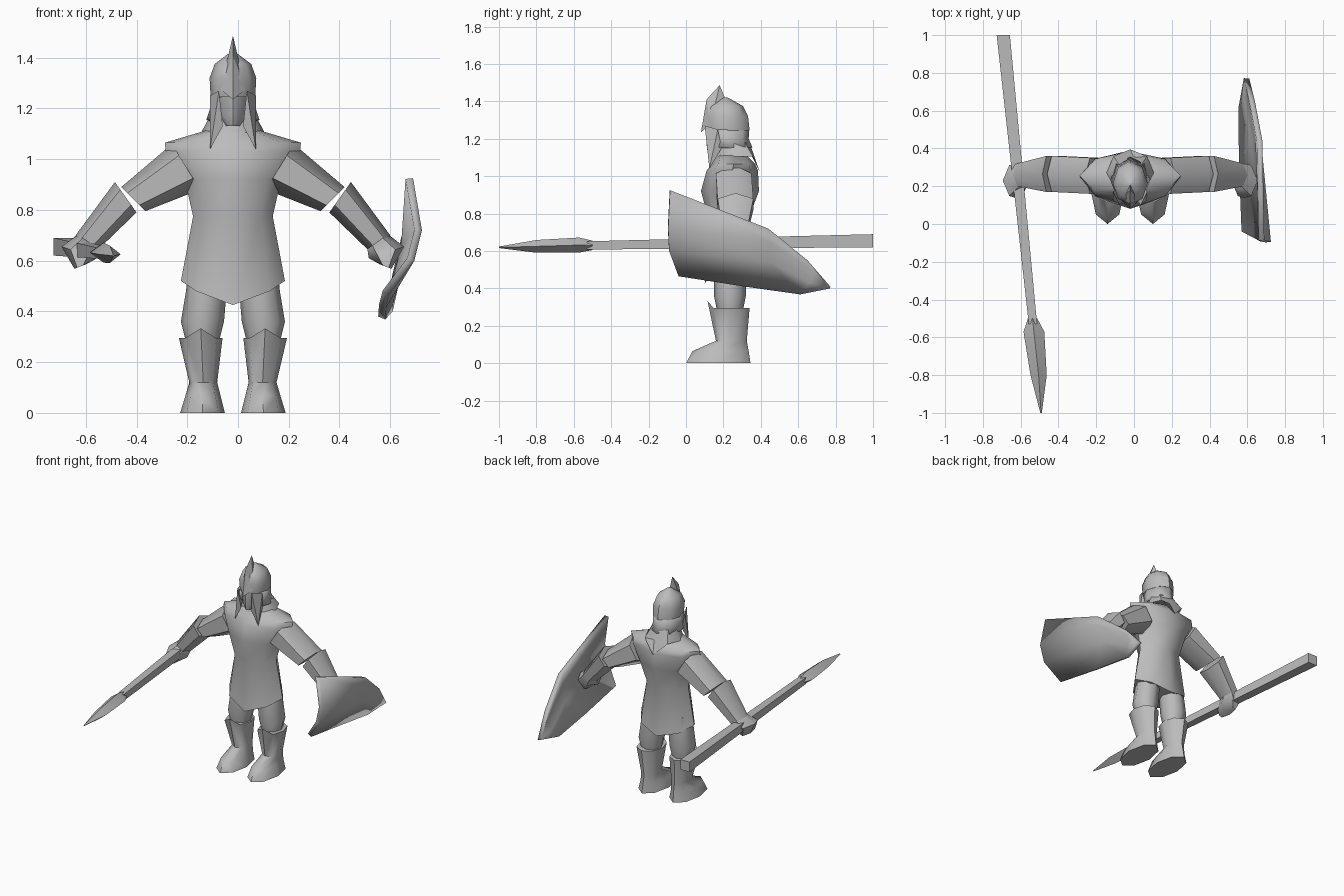
import bpy, bmesh, math
from mathutils import Vector

cube = bpy.data.objects.get("Cube")
if cube:
    bpy.data.objects.remove(cube)

CX = -0.02  # middle plane of the body
grey = bpy.data.materials.new("plain grey")
grey.use_nodes = True
grey.diffuse_color = (0.5, 0.5, 0.5, 1)
grey.node_tree.nodes["Principled BSDF"].inputs["Base Color"].default_value = (0.5, 0.5, 0.5, 1)


def finish(name, bm, angle=50):
    bmesh.ops.remove_doubles(bm, verts=bm.verts[:], dist=0.0005)
    bmesh.ops.recalc_face_normals(bm, faces=bm.faces[:])
    mesh = bpy.data.meshes.new(name)
    bm.to_mesh(mesh)
    bm.free()
    mesh.materials.append(grey)
    obj = bpy.data.objects.new(name, mesh)
    bpy.context.collection.objects.link(obj)
    bpy.ops.object.select_all(action='DESELECT')
    obj.select_set(True)
    bpy.context.view_layer.objects.active = obj
    bpy.ops.object.shade_smooth_by_angle(angle=math.radians(angle))
    return obj


def skin(name, rings, closed=True, caps=True, flip=False, angle=50):
    """Join rows of points into a surface; flip mirrors it across the body."""
    bm = bmesh.new()
    rows = [[bm.verts.new((2 * CX - p[0], p[1], p[2]) if flip else p) for p in r] for r in rings]
    n = len(rows[0])
    for a, b in zip(rows, rows[1:]):
        for i in range(n if closed else n - 1):
            j = (i + 1) % n
            bm.faces.new((a[i], a[j], b[j], b[i]))
    if closed and caps:
        bm.faces.new(rows[0])
        bm.faces.new(rows[-1])
    return finish(name, bm, angle)


def hull(name, points, flip=False):
    bm = bmesh.new()
    for p in points:
        bm.verts.new((2 * CX - p[0], p[1], p[2]) if flip else p)
    bmesh.ops.convex_hull(bm, input=bm.verts[:])
    return finish(name, bm, 25)


def ring(c, u, v, n):
    c, u, v = Vector(c), Vector(u), Vector(v)
    return [c + u * math.cos(2 * math.pi * i / n) + v * math.sin(2 * math.pi * i / n) for i in range(n)]


def level(z, rx, front, back, x=CX, drop_front=0, drop_back=0, n=8):
    """Horizontal ring; its foremost and rearmost points can be moved down."""
    pts = ring((x, (front + back) / 2, z), (rx, 0, 0), (0, (back - front) / 2, 0), n)
    pts[n // 4].z -= drop_back
    pts[3 * n // 4].z -= drop_front
    return pts


def limb(sections):
    """Rings of an arm, from its upper and lower outline points, depth and centre."""
    return [ring(((a + c) / 2, y, (b + d) / 2), ((a - c) / 2, 0, (b - d) / 2), (0, ry, 0), 6)
            for a, b, c, d, y, ry in sections]


# tunic with pointed hem
tunic = [level(0.52, 0.205, 0.1, 0.36, drop_front=0.095, drop_back=0.08),
         level(0.775, 0.157, 0.12, 0.335), level(0.92, 0.19, 0.08, 0.39),
         level(1.03, 0.265, 0.11, 0.385), level(1.065, 0.268, 0.14, 0.37),
         level(1.115, 0.1, 0.16, 0.32)]
for i in (1, 3, 5, 7):
    tunic[0][i].z -= 0.04
skin("tunic", tunic)

# arms and legs, each built on both sides
for side, flip in (("right", False), ("left", True)):
    skin(side + "_sleeve", limb([(-0.26, 1.06, -0.15, 0.88, 0.255, 0.11),
                                 (-0.46, 0.89, -0.365, 0.795, 0.265, 0.11)]), flip=flip)
    skin(side + "_gauntlet", limb([(-0.485, 0.91, -0.4, 0.79, 0.265, 0.11),
                                   (-0.64, 0.7, -0.55, 0.645, 0.26, 0.07)]), flip=flip)
    skin(side + "_fist", limb([(-0.63, 0.705, -0.55, 0.645, 0.26, 0.07),
                               (-0.695, 0.655, -0.555, 0.61, 0.23, 0.095),
                               (-0.645, 0.568, -0.6, 0.585, 0.21, 0.08)]), flip=flip)
    skin(side + "_leg", [level(0.58, 0.075, 0.15, 0.32, -0.12), level(0.48, 0.08, 0.15, 0.32, -0.125),
                         level(0.36, 0.085, 0.15, 0.32, -0.14), level(0.26, 0.06, 0.17, 0.3, -0.14)],
         flip=flip)
    skin(side + "_boot", [level(0.295, 0.086, 0.115, 0.34, -0.147, -0.038),
                          level(0.12, 0.055, 0.16, 0.325, -0.137),
                          level(0.065, 0.07, 0.035, 0.335, -0.138),
                          level(0, 0.088, 0, 0.345, -0.14)], flip=flip)
    # hanging pointed cheek guard
    hull(side + "_cheek_guard", [(-0.075, 0.1, 1.27), (-0.11, 0.17, 1.25), (-0.06, 0.12, 1.13),
                                 (-0.11, 0.125, 1.04), (-0.1, 0.19, 1.15), (-0.085, 0.17, 1.15)], flip)

# head and helmet
skin("neck", [level(1.08, 0.07, 0.17, 0.3), level(1.2, 0.06, 0.17, 0.3)])
skin("face", [level(1.13, 0.03, 0.115, 0.26), level(1.17, 0.055, 0.11, 0.28),
              level(1.27, 0.065, 0.115, 0.3)])
skin("helmet_dome", [level(1.245, 0.088, 0.105, 0.34), level(1.32, 0.092, 0.1, 0.332),
                     level(1.375, 0.072, 0.125, 0.305), level(1.42, 0.012, 0.2, 0.225)])
guard = []
for z, rx, front, back in ((1.25, 0.089, 0.1, 0.338), (1.2, 0.09, 0.1, 0.335), (1.155, 0.105, 0.11, 0.355)):
    full = level(z, rx, front, back)
    guard.append([full[7]] + full[:6])
neck_guard = skin("helmet_neck_guard", guard, closed=False)
thick = neck_guard.modifiers.new("thickness", 'SOLIDIFY')
thick.thickness = 0.012

# crest blade on the brow
hull("helmet_crest", [(CX, 0.18, 1.487), (CX, 0.11, 1.41), (CX, 0.08, 1.235), (CX, 0.22, 1.39),
                      (CX - 0.05, 0.13, 1.275), (CX + 0.05, 0.13, 1.275)])

# collar with a point down the back
collar = [level(1.18, 0.085, 0.17, 0.34), level(1.105, 0.125, 0.15, 0.395, drop_back=0.085)]
skin("collar", collar)

# spear: tapering square shaft and flat blade
def square(x, y, z, w, h):
    return ring((x, y, z), (w, 0, 0), (0, 0, h), 4)


shaft = [[Vector((x + sx * w, y, z + sz * w)) for sx, sz in ((1, 1), (-1, 1), (-1, -1), (1, -1))]
         for x, y, z, w in ((-0.692, 1.0, 0.655, 0.035), (-0.535, -0.53, 0.63, 0.022))]
skin("spear_shaft", shaft, angle=30)
skin("spear_head", [square(-0.537, -0.5, 0.63, 0.025, 0.025), square(-0.53, -0.57, 0.632, 0.055, 0.04),
                    square(-0.505, -0.8, 0.625, 0.043, 0.034), square(-0.492, -1.0, 0.62, 0.004, 0.004)],
     angle=30)

# curved shield: columns from its front edge to its tail
tail = (0.61, 0.77, 0.4)
shield = skin("shield", [
    [(0.69, -0.085, 0.925), (0.725, -0.095, 0.72), (0.695, -0.09, 0.6), (0.595, -0.04, 0.465)],
    [(0.68, 0.44, 0.72), (0.672, 0.45, 0.65), (0.645, 0.45, 0.54), (0.582, 0.3, 0.412)],
    [(0.64, 0.65, 0.55), (0.63, 0.69, 0.49), (0.61, 0.66, 0.43), (0.58, 0.61, 0.368)],
    [tail] * 4][:3], closed=False, angle=35)
bm = bmesh.new()
bm.from_mesh(shield.data)
edge = [min(bm.verts, key=lambda v: (v.co - Vector(p)).length)
        for p in ((0.64, 0.65, 0.55), (0.63, 0.69, 0.49), (0.61, 0.66, 0.43), (0.58, 0.61, 0.368))]
point = bm.verts.new(tail)
for a, b in zip(edge, edge[1:]):
    bm.faces.new((a, b, point))
bmesh.ops.recalc_face_normals(bm, faces=bm.faces[:])
if sum(f.normal.x for f in bm.faces) < 0:
    bmesh.ops.reverse_faces(bm, faces=bm.faces[:])
bm.to_mesh(shield.data)
bm.free()
bpy.ops.object.shade_smooth_by_angle(angle=math.radians(35))
plate = shield.modifiers.new("thickness", 'SOLIDIFY')
plate.thickness = 0.03
plate.offset = -1
